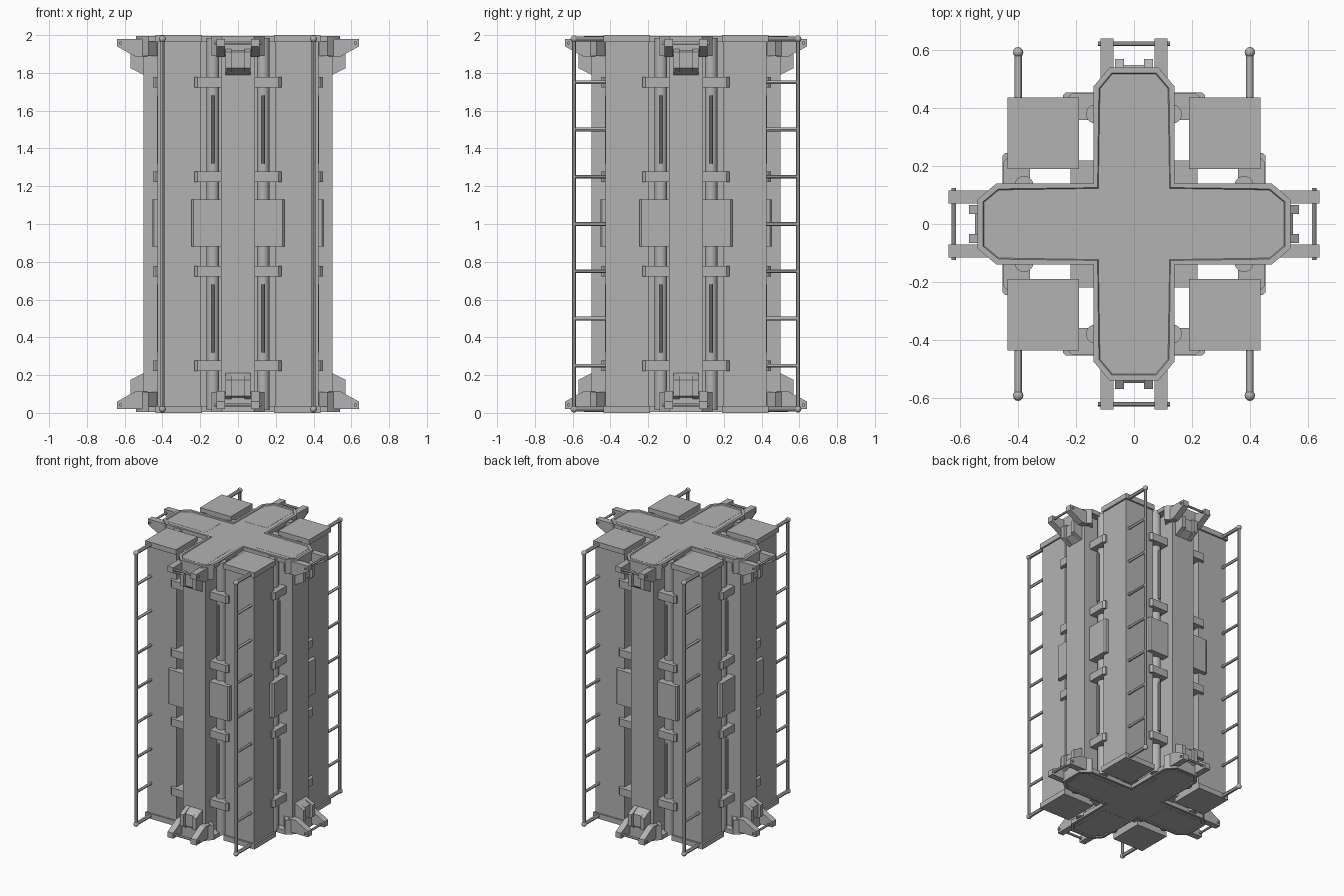
import bpy, bmesh, math
from mathutils import Matrix, Vector

if "Cube" in bpy.data.objects:
    bpy.data.objects.remove(bpy.data.objects["Cube"], do_unlink=True)

GREY = (0.45, 0.45, 0.45, 1)
mat = bpy.data.materials.new("plain_grey")
mat.use_nodes = True
mat.diffuse_color = GREY
mat.node_tree.nodes["Principled BSDF"].inputs["Base Color"].default_value = GREY


def finish(name, bm, smooth=False):
    bmesh.ops.recalc_face_normals(bm, faces=bm.faces)
    mesh = bpy.data.meshes.new(name)
    bm.to_mesh(mesh)
    bm.free()
    mesh.materials.append(mat)
    obj = bpy.data.objects.new(name, mesh)
    bpy.context.collection.objects.link(obj)
    if smooth:
        bpy.ops.object.select_all(action='DESELECT')
        obj.select_set(True)
        bpy.context.view_layer.objects.active = obj
        bpy.ops.object.shade_smooth_by_angle()
    return obj


def box(bm, x, y, z):
    """Box from (min, max) ranges."""
    lo, hi = Vector((x[0], y[0], z[0])), Vector((x[1], y[1], z[1]))
    m = Matrix.Translation((lo + hi) / 2) @ Matrix.Diagonal((hi - lo).to_4d())
    bmesh.ops.create_cube(bm, size=1, matrix=m)


def rod(bm, a, b, r, sides=12):
    a, b = Vector(a), Vector(b)
    turn = (b - a).to_track_quat('Z', 'Y').to_matrix().to_4x4()
    bmesh.ops.create_cone(bm, cap_ends=True, segments=sides, radius1=r, radius2=r,
                          depth=(b - a).length, matrix=Matrix.Translation((a + b) / 2) @ turn)


def prism(bm, points, push):
    """Extrude a closed outline along a vector; returns the end face."""
    base = bm.faces.new([bm.verts.new(p) for p in points])
    ext = bmesh.ops.extrude_face_region(bm, geom=[base], use_keep_orig=True)["geom"]
    bmesh.ops.translate(bm, vec=push, verts=[g for g in ext if isinstance(g, bmesh.types.BMVert)])
    return [g for g in ext if isinstance(g, bmesh.types.BMFace)][0]


def flip_copy(bm):
    """Repeat everything upside down about mid height."""
    geom = bmesh.ops.duplicate(bm, geom=bm.verts[:] + bm.edges[:] + bm.faces[:])["geom"]
    for v in geom:
        if isinstance(v, bmesh.types.BMVert):
            v.co.z = 2 - v.co.z


def four_way(bm):
    """Repeat everything on all four sides."""
    src = bm.verts[:] + bm.edges[:] + bm.faces[:]
    for k in range(1, 4):
        geom = bmesh.ops.duplicate(bm, geom=src)["geom"]
        bmesh.ops.rotate(bm, verts=[g for g in geom if isinstance(g, bmesh.types.BMVert)],
                         matrix=Matrix.Rotation(k * math.pi / 2, 3, 'Z'))


# Central core and the four column arms
bm = bmesh.new()
box(bm, (-.22, .22), (-.22, .22), (.03, 1.97))
finish("core", bm)
bm = bmesh.new()
box(bm, (-.09, .09), (-.5, -.2), (.01, 1.99))
four_way(bm)
finish("arm_columns", bm)

# Cross-shaped end plates with a raised rim
bm = bmesh.new()
arm = [(-.14, -.14), (-.14, -.475), (-.085, -.54), (.085, -.54), (.14, -.475)]
outline = [(Matrix.Rotation(k * math.pi / 2, 2) @ Vector(p)).to_3d() for k in range(4) for p in arm]
for p in outline:
    p.z = .035
face = prism(bm, outline, (0, 0, -.03))
bmesh.ops.recalc_face_normals(bm, faces=bm.faces)
bmesh.ops.inset_region(bm, faces=[face], thickness=.02)
bmesh.ops.inset_region(bm, faces=[face], thickness=.004, depth=-.006)
flip_copy(bm)
finish("cross_end_plates", bm)

# Chamfered collars at the arm ends
bm = bmesh.new()
prism(bm, [(-.09, -.43, .03), (-.14, -.475, .03), (-.085, -.54, .03),
           (.085, -.54, .03), (.14, -.475, .03), (.09, -.43, .03)], (0, 0, .08))
flip_copy(bm)
four_way(bm)
finish("arm_collars", bm)

# Sloped latch with two cheeks on each collar
bm = bmesh.new()
for x, w, out in ((-.065, .03, .57), (.035, .03, .57), (-.035, .07, .55)):
    prism(bm, [(x, -.5, .05), (x, -out, .09), (x, -out, .175), (x, -.5, .21)], (w, 0, 0))
flip_copy(bm)
four_way(bm)
finish("latches", bm)

# Bracket plates and their cross rods
bm = bmesh.new()
for x in (-.115, .07):
    prism(bm, [(x, -.48, .02), (x, -.48, .115), (x, -.54, .115), (x, -.64, .06), (x, -.64, .02)],
          (.045, 0, 0))
flip_copy(bm)
four_way(bm)
finish("bracket_plates", bm)
bm = bmesh.new()
rod(bm, (-.125, -.622, .042), (.125, -.622, .042), .008)
flip_copy(bm)
four_way(bm)
finish("bracket_rods", bm, True)

# Vertical pipes with thin conduits in front
bm = bmesh.new()
for x in (-.133, .133):
    rod(bm, (x, -.38, .015), (x, -.38, 1.985), .033, 20)
    for z in (.32, 1.32):
        rod(bm, (x, -.42, z), (x, -.42, z + .36), .01, 10)
four_way(bm)
finish("pipes", bm, True)

# Pipe clamps and middle housings
bm = bmesh.new()
for s in (-1, 1):
    x = sorted((s * .085, s * .23))
    for z in (.25, .75, 1.25, 1.75):
        prism(bm, [(s * .085, -.36, z - .027), (s * .23, -.36, z - .027), (s * .23, -.435, z - .027),
                   (s * .215, -.45, z - .027), (s * .085, -.45, z - .027)], (0, 0, .054))
four_way(bm)
finish("pipe_clamps", bm)
bm = bmesh.new()
for s in (-1, 1):
    prism(bm, [(s * .085, -.4, .88), (s * .245, -.4, .88), (s * .245, -.445, .88),
               (s * .235, -.455, .88), (s * .085, -.455, .88)], (0, 0, .25))
four_way(bm)
finish("middle_housings", bm)

# Square corner posts with end caps
bm = bmesh.new()
box(bm, (.195, .425), (-.425, -.195), (.03, 1.97))
four_way(bm)
finish("corner_posts", bm)
bm = bmesh.new()
box(bm, (.19, .437), (-.437, -.19), (0, .037))
flip_copy(bm)
four_way(bm)
finish("corner_caps", bm)

# Outer rails held off the posts by pins
bm = bmesh.new()
for x in (-.4, .4):
    for s in (-1, 1):
        rod(bm, (x, s * .593, .02), (x, s * .593, 1.98), .011)
        for z in (.02, 1.98):
            rod(bm, (x, s * .42, z), (x, s * .593, z), .013)
            bmesh.ops.create_uvsphere(bm, u_segments=12, v_segments=8, radius=.018,
                                      matrix=Matrix.Translation((x, s * .593, z)))
        for i in range(1, 8):
            rod(bm, (x, s * .41, i / 4), (x, s * .593, i / 4), .01)
finish("outer_rails", bm, True)
